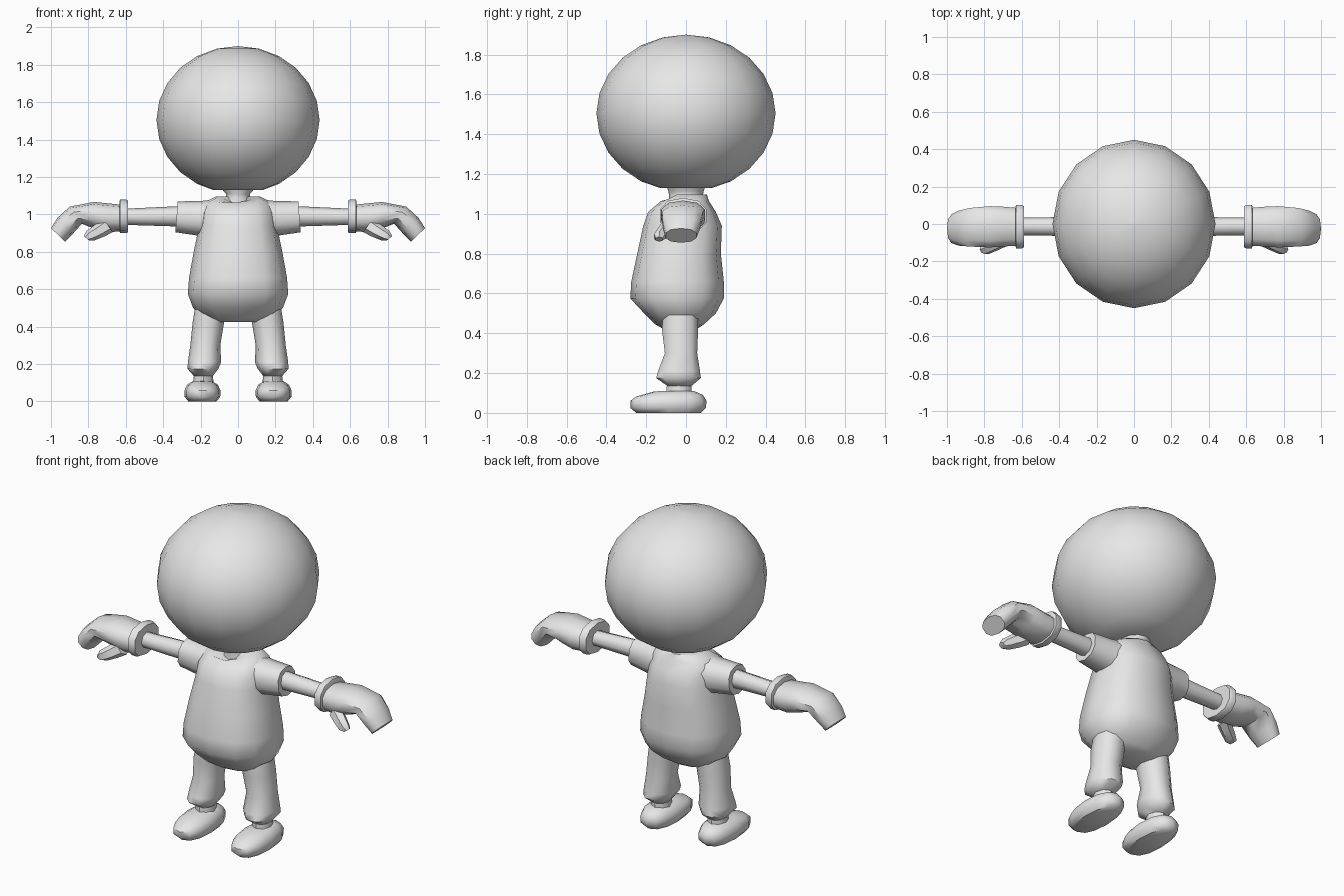
import bpy, bmesh, math
from mathutils import Vector as V

grey = bpy.data.materials.new("plain grey")
grey.diffuse_color = (0.8, 0.8, 0.8, 1)


def spow(v, p):
    return math.copysign(abs(v) ** p, v)


def ring(c, u, v, n=12, p=1.0, turn=0.0):
    """Rounded ring around c spanned by the half axes u and v."""
    pts = []
    for i in range(n):
        a = 2 * math.pi * (i + turn) / n
        pts.append(V(c) + V(u) * spow(math.cos(a), p) + V(v) * spow(math.sin(a), p))
    return pts


def loft(name, rings, mirror=False, angle=50):
    """Skin a list of rings, cap both ends and optionally mirror across x."""
    bm = bmesh.new()
    rows = [[bm.verts.new(p) for p in r] for r in rings]
    n = len(rows[0])
    for a, b in zip(rows, rows[1:]):
        for i in range(n):
            j = (i + 1) % n
            bm.faces.new((a[i], a[j], b[j], b[i]))
    bm.faces.new(rows[0][::-1])
    bm.faces.new(rows[-1])
    bmesh.ops.recalc_face_normals(bm, faces=bm.faces)
    me = bpy.data.meshes.new(name)
    bm.to_mesh(me)
    bm.free()
    me.materials.append(grey)
    for f in me.polygons:
        f.use_smooth = True
    me.set_sharp_from_angle(angle=math.radians(angle))
    ob = bpy.data.objects.new(name, me)
    bpy.context.collection.objects.link(ob)
    if mirror:
        m = ob.modifiers.new("mirror", 'MIRROR')
        m.use_mirror_merge = False
    return ob


def flat(x, y, z, rx, ry, n=12, p=1.0, turn=0.0):
    return ring((x, y, z), (rx, 0, 0), (0, ry, 0), n, p, turn)


def across(x0, z0, x1, z1, y0, y1, n=10, p=0.85):
    """Ring from an underside point to a top point, with a y range."""
    c = ((x0 + x1) / 2, (y0 + y1) / 2, (z0 + z1) / 2)
    return ring(c, ((x1 - x0) / 2, 0, (z1 - z0) / 2), (0, (y1 - y0) / 2, 0), n, p)


# Head: squashed ball with a flattened underside
rows = []
for k in range(1, 12):
    t = math.pi * k / 12
    z = 1.505 - 0.395 * math.cos(t)
    rows.append(flat(0, 0, max(z, 1.13), 0.436 * math.sin(t), 0.45 * math.sin(t), 16))
rows[0] = flat(0, 0, 1.13, 0.13, 0.13, 16)
rows.append(flat(0, 0, 1.9, 0.003, 0.003, 16))
loft("head", rows, angle=60)

# Neck
loft("neck", [flat(0, 0, 1.04, 0.10, 0.09), flat(0, 0, 1.09, 0.066, 0.085),
              flat(0, 0, 1.11, 0.064, 0.088), flat(0, 0, 1.15, 0.10, 0.10)])

# Shirt body: z, half width, front y, back y
shirt = [(0.425, 0.12, -0.12, 0.06), (0.445, 0.18, -0.155, 0.09),
         (0.50, 0.24, -0.21, 0.15), (0.575, 0.268, -0.28, 0.19),
         (0.66, 0.262, -0.275, 0.19), (0.80, 0.237, -0.245, 0.175),
         (0.94, 0.208, -0.215, 0.18), (1.01, 0.20, -0.19, 0.15),
         (1.065, 0.18, -0.125, 0.115)]
rows = [flat(0, (f + b) / 2, z, w, (b - f) / 2, 12, 0.82) for z, w, f, b in shirt]
collar = flat(0, 0.005, 1.097, 0.115, 0.10)
collar[9].z = 1.05                       # V neck at the front
collar[8].z = collar[10].z = 1.075
rows.append(collar)
loft("shirt_body", rows)

# Sleeves
loft("sleeve", [across(0.08, 0.87, 0.08, 1.085, -0.13, 0.11),
                across(0.20, 0.885, 0.20, 1.072, -0.105, 0.085),
                across(0.335, 0.905, 0.322, 1.07, -0.095, 0.07),
                across(0.33, 0.935, 0.322, 1.045, -0.068, 0.04)], True)

# Forearms
loft("forearm", [across(0.30, 0.935, 0.30, 1.045, -0.065, 0.037, 8, 1),
                 across(0.62, 0.945, 0.62, 1.03, -0.06, 0.035, 8, 1)], True)

# Glove cuffs
loft("glove_cuff", [across(0.59, 0.935, 0.59, 1.04, -0.08, 0.055),
                    across(0.588, 0.905, 0.588, 1.075, -0.13, 0.10),
                    across(0.60, 0.90, 0.60, 1.08, -0.135, 0.107),
                    across(0.63, 0.90, 0.63, 1.08, -0.135, 0.107),
                    across(0.634, 0.91, 0.634, 1.07, -0.12, 0.095)], True)

# Mitten hands, bending down towards the fingertips
loft("hand", [across(0.62, 0.91, 0.62, 1.052, -0.12, 0.09),
              across(0.70, 0.905, 0.70, 1.06, -0.125, 0.097),
              across(0.77, 0.925, 0.77, 1.067, -0.13, 0.10),
              across(0.835, 0.95, 0.90, 1.042, -0.125, 0.09),
              across(0.88, 0.90, 0.965, 0.982, -0.12, 0.075),
              across(0.925, 0.855, 1.0, 0.927, -0.105, 0.055)], True)

# Thumbs
loft("thumb", [across(0.67, 0.905, 0.72, 0.98, -0.125, -0.04, 6, 1),
               across(0.715, 0.882, 0.765, 0.945, -0.145, -0.07, 6, 1),
               across(0.765, 0.862, 0.81, 0.912, -0.165, -0.10, 6, 1),
               across(0.795, 0.86, 0.825, 0.885, -0.155, -0.115, 6, 1)], True)

# Trouser legs: z, inner x, outer x, front y, back y
leg = [(0.135, 0.135, 0.235, -0.095, 0.03), (0.175, 0.105, 0.27, -0.155, 0.08),
       (0.21, 0.09, 0.268, -0.145, 0.075), (0.30, 0.095, 0.255, -0.11, 0.06),
       (0.42, 0.075, 0.243, -0.125, 0.065), (0.50, 0.06, 0.23, -0.12, 0.065)]
loft("trouser_leg", [flat((a + b) / 2, (f + k) / 2, z, (b - a) / 2, (k - f) / 2, 10, 0.9)
                     for z, a, b, f, k in leg], True)

# Ankles
loft("ankle", [flat(0.185, -0.035, 0.08, 0.055, 0.065, 8),
               flat(0.185, -0.035, 0.16, 0.05, 0.06, 8)], True)

# Shoes: long rounded soles, lower at the toe
shoe = [(0.0, 0.075, -0.25, 0.075), (0.025, 0.095, -0.28, 0.10),
        (0.06, 0.096, -0.28, 0.103), (0.09, 0.082, -0.25, 0.085),
        (0.11, 0.05, -0.16, 0.04)]
rows = [flat(0.19, (f + b) / 2, z, w, (b - f) / 2, 12, 0.85) for z, w, f, b in shoe]
for r in rows[3:]:
    for p in r:
        p.z -= 0.06 * max(0, -0.12 - p.y)
loft("shoe", rows, True)
